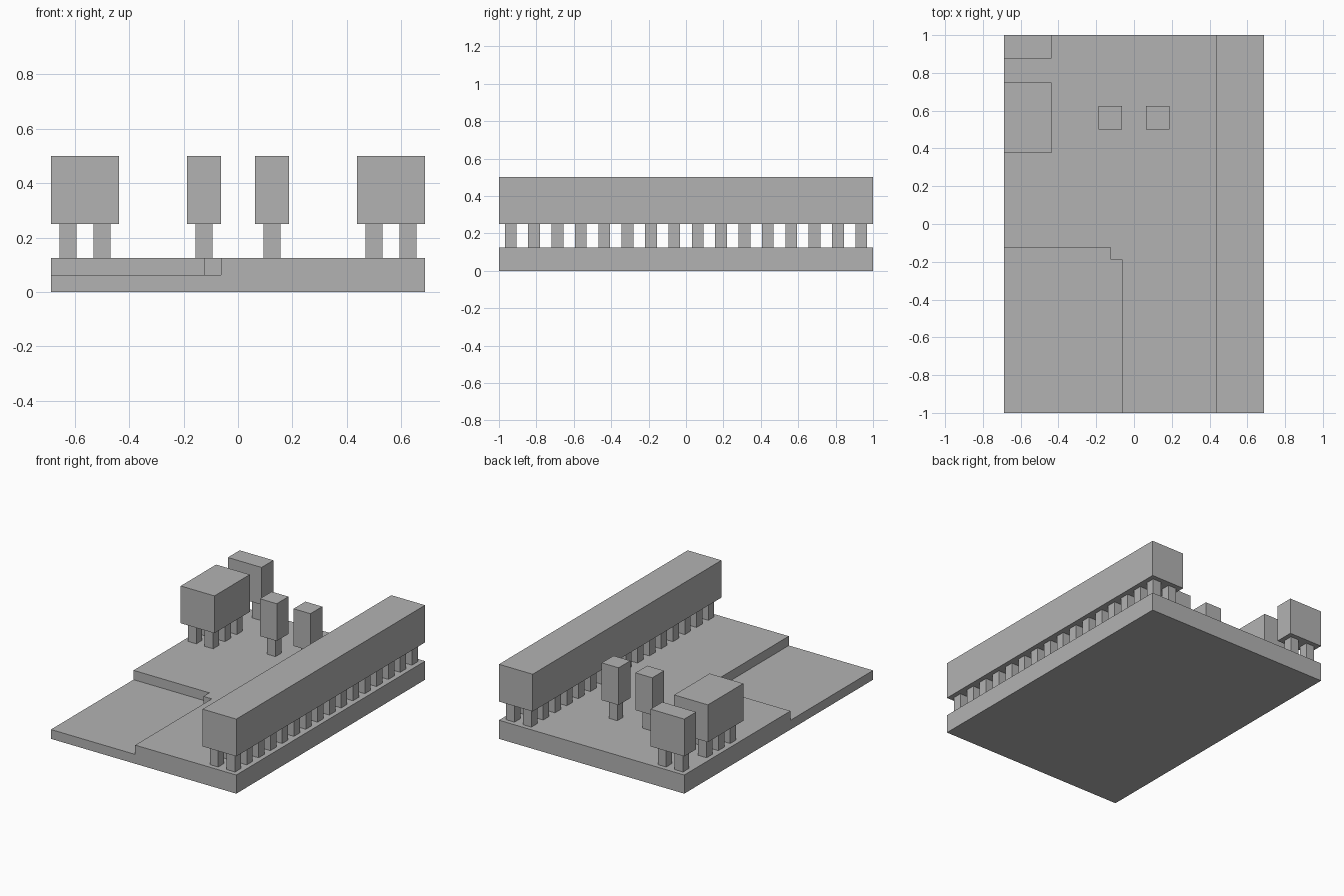
import bpy
import bmesh

cube = bpy.data.objects.get("Cube")
if cube:
    bpy.data.objects.remove(cube, do_unlink=True)

U = 1 / 16  # module: every part sits on this grid

grey = bpy.data.materials.new("plain grey")
grey.use_nodes = True
GREY = (0.45, 0.45, 0.45, 1)
grey.diffuse_color = GREY
grey.node_tree.nodes["Principled BSDF"].inputs["Base Color"].default_value = GREY


def add_prism(bm, outline, z0, z1):
    """Extrude a counter-clockwise outline, in modules, from z0 to z1."""
    low = [bm.verts.new((x * U, y * U, z0 * U)) for x, y in outline]
    high = [bm.verts.new((x * U, y * U, z1 * U)) for x, y in outline]
    bm.faces.new(low[::-1])
    bm.faces.new(high)
    for i in range(len(low)):
        j = (i + 1) % len(low)
        bm.faces.new((low[i], low[j], high[j], high[i]))


def rect(x0, x1, y0, y1):
    return [(x0, y0), (x1, y0), (x1, y1), (x0, y1)]


def make(name, outlines, z0, z1):
    bm = bmesh.new()
    for outline in outlines:
        add_prism(bm, outline, z0, z1)
    mesh = bpy.data.meshes.new(name)
    bm.to_mesh(mesh)
    bm.free()
    mesh.materials.append(grey)
    obj = bpy.data.objects.new(name, mesh)
    bpy.context.collection.objects.link(obj)
    return obj


# Ground slab with a lower, notched terrace cut from its front right corner
slab = make("ground_slab", [rect(-11, 11, -16, 16)], 0, 2)
cutter = make("terrace_cutter",
              [[(-12, -17), (-1, -17), (-1, -3), (-2, -3), (-2, -2), (-12, -2)]], 1, 3)
cutter.hide_render = True
cut = slab.modifiers.new("terrace", 'BOOLEAN')
cut.operation = 'DIFFERENCE'
cut.solver = 'EXACT'
cut.object = cutter
bpy.context.view_layer.update()
evaluated = slab.evaluated_get(bpy.context.evaluated_depsgraph_get())
cut_mesh = bpy.data.meshes.new_from_object(evaluated)
slab.modifiers.clear()
slab.data = cut_mesh
bpy.data.objects.remove(cutter, do_unlink=True)


# Raised blocks, each carried by a grid of square posts two modules apart
def raised_block(name, x0, x1, y0, y1):
    make(name, [rect(x0, x1, y0, y1)], 4, 8)
    columns = (x1 - x0) // 2
    margin = (x1 - x0 - 2 * columns + 1) / 2 + 0.5 if columns > 1 else 1
    posts = []
    for i in range(columns):
        for j in range((y1 - y0) // 2):
            x, y = x0 + margin + 2 * i, y0 + 1 + 2 * j
            posts.append(rect(x - 0.5, x + 0.5, y - 0.5, y + 0.5))
    make(name + "_posts", posts, 2, 4)


raised_block("long_left_block", 7, 11, -16, 16)
raised_block("back_right_block", -11, -7, 14, 16)
raised_block("middle_right_block", -11, -7, 6, 12)
raised_block("small_right_block", -3, -1, 8, 10)
raised_block("small_left_block", 1, 3, 8, 10)
